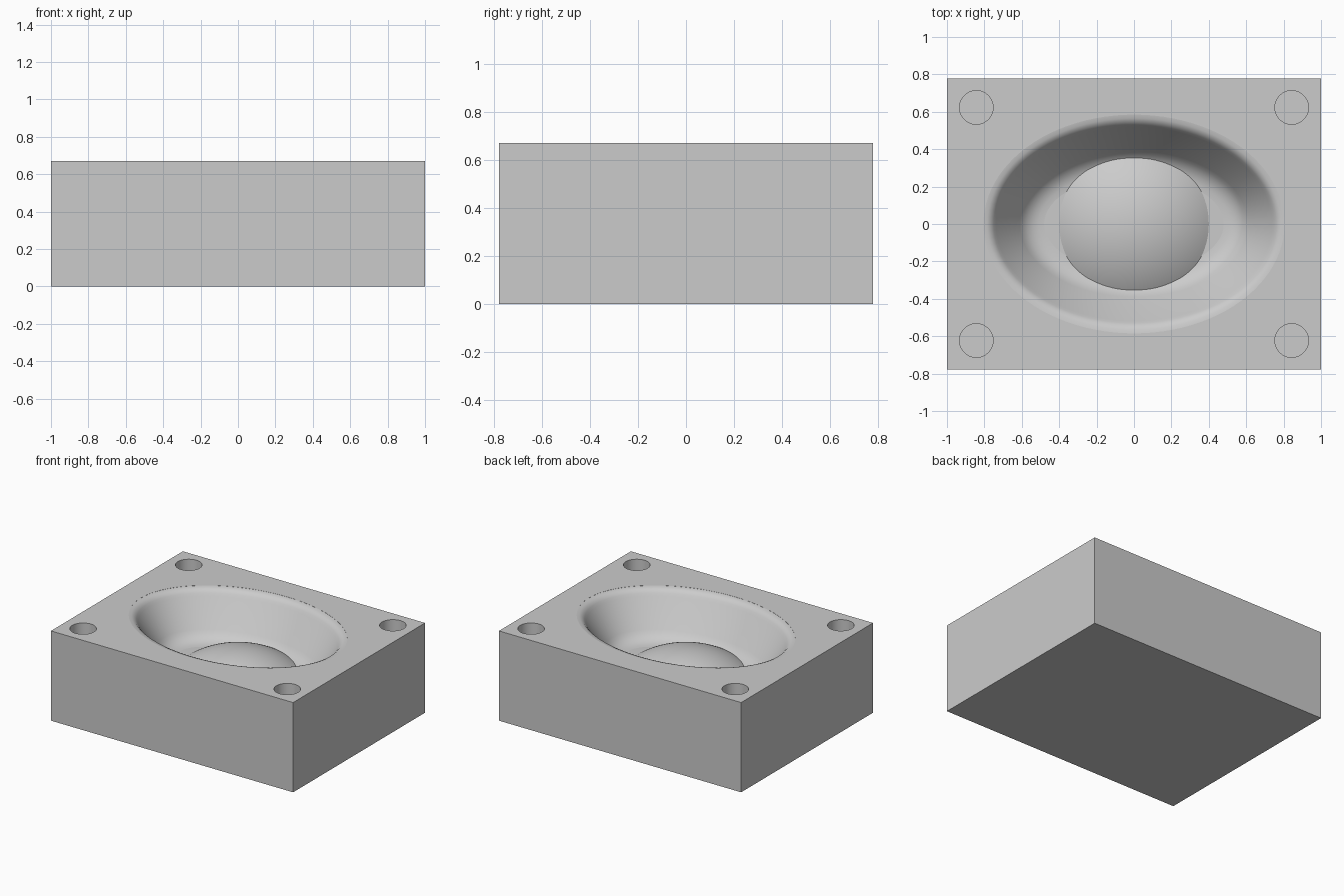
import bpy, bmesh, math
from mathutils import Matrix, Vector

if "Cube" in bpy.data.objects:
    bpy.data.objects.remove(bpy.data.objects["Cube"], do_unlink=True)

WIDTH, LENGTH, HEIGHT = 2.0, 1.556, 0.67
SEGMENTS = 96

grey = bpy.data.materials.new("plain grey")
grey.use_nodes = True
colour = (0.6, 0.6, 0.6, 1)
grey.diffuse_color = colour
grey.node_tree.nodes["Principled BSDF"].inputs["Base Color"].default_value = colour


def make_object(name, bm):
    bmesh.ops.recalc_face_normals(bm, faces=bm.faces)
    mesh = bpy.data.meshes.new(name)
    bm.to_mesh(mesh)
    bm.free()
    mesh.materials.append(grey)
    obj = bpy.data.objects.new(name, mesh)
    bpy.context.collection.objects.link(obj)
    return obj


def activate(obj):
    bpy.ops.object.select_all(action='DESELECT')
    obj.select_set(True)
    bpy.context.view_layer.objects.active = obj


def loft(bm, rings):
    """Skin a stack of (x radius, y radius, z) ellipses and return the vertex rings."""
    loops = []
    for rx, ry, z in rings:
        angles = [math.tau * i / SEGMENTS for i in range(SEGMENTS)]
        loops.append([bm.verts.new((rx * math.cos(a), ry * math.sin(a), z)) for a in angles])
    for low, high in zip(loops, loops[1:]):
        for i in range(SEGMENTS):
            j = (i + 1) % SEGMENTS
            bm.faces.new((low[i], low[j], high[j], high[i]))
    return loops


def cut(target, cutter):
    cutter.hide_render = True
    mod = target.modifiers.new("cut", 'BOOLEAN')
    mod.operation = 'DIFFERENCE'
    mod.solver = 'EXACT'
    mod.object = cutter
    activate(target)
    bpy.ops.object.modifier_apply(modifier=mod.name)
    bpy.data.objects.remove(cutter, do_unlink=True)


# Solid rectangular block
bm = bmesh.new()
bmesh.ops.create_cube(bm, size=1)
bmesh.ops.scale(bm, vec=(WIDTH, LENGTH, HEIGHT), verts=bm.verts)
bmesh.ops.translate(bm, vec=(0, 0, HEIGHT / 2), verts=bm.verts)
block = make_object("block", bm)

# Oval basin: rounded lip, sloping wall, filleted flat floor (inset, depth)
profile = [(-0.055, -0.05), (-0.055, 0.001), (-0.035, 0.004), (-0.015, 0.013),
           (0, 0.03), (0.012, 0.048), (0.14, 0.24), (0.157, 0.262),
           (0.18, 0.283), (0.21, 0.299), (0.24, 0.307), (0.27, 0.31)]
bm = bmesh.new()
loops = loft(bm, [(0.75 - o, 0.53 - o, HEIGHT - d) for o, d in profile])
bm.faces.new(loops[0])
bm.faces.new(loops[-1])
cut(block, make_object("basin_cutter", bm))

# Blind round hole in each corner
HOLE_DEPTH = 0.25
bm = bmesh.new()
for sx in (-1, 1):
    for sy in (-1, 1):
        spot = Vector((sx * 0.843, sy * 0.623, HEIGHT))
        bmesh.ops.create_cone(bm, cap_ends=True, segments=48, radius1=0.09, radius2=0.09,
                              depth=2 * HOLE_DEPTH, matrix=Matrix.Translation(spot))
cut(block, make_object("hole_cutter", bm))

# Shallow spherical dome rising from the basin floor
RADIUS, BASE = 0.69, 0.40
centre = HEIGHT - 0.31 - math.sqrt(RADIUS ** 2 - BASE ** 2)
edge = math.asin(BASE / RADIUS)
steps = 20
rings = []
for k in range(steps):
    t = edge * (1 - k / steps)
    r = RADIUS * math.sin(t)
    rings.append((r, r, centre + RADIUS * math.cos(t)))
bm = bmesh.new()
top = loft(bm, rings)[-1]
apex = bm.verts.new((0, 0, centre + RADIUS))
for i in range(SEGMENTS):
    bm.faces.new((top[i], top[(i + 1) % SEGMENTS], apex))
dome = make_object("dome", bm)

# Smooth curved surfaces, keep level faces flat and edges crisp
for obj in (block, dome):
    activate(obj)
    bpy.ops.object.shade_smooth_by_angle(angle=math.radians(35))
for face in block.data.polygons:
    if abs(face.normal.z) > 0.9999:
        face.use_smooth = False
